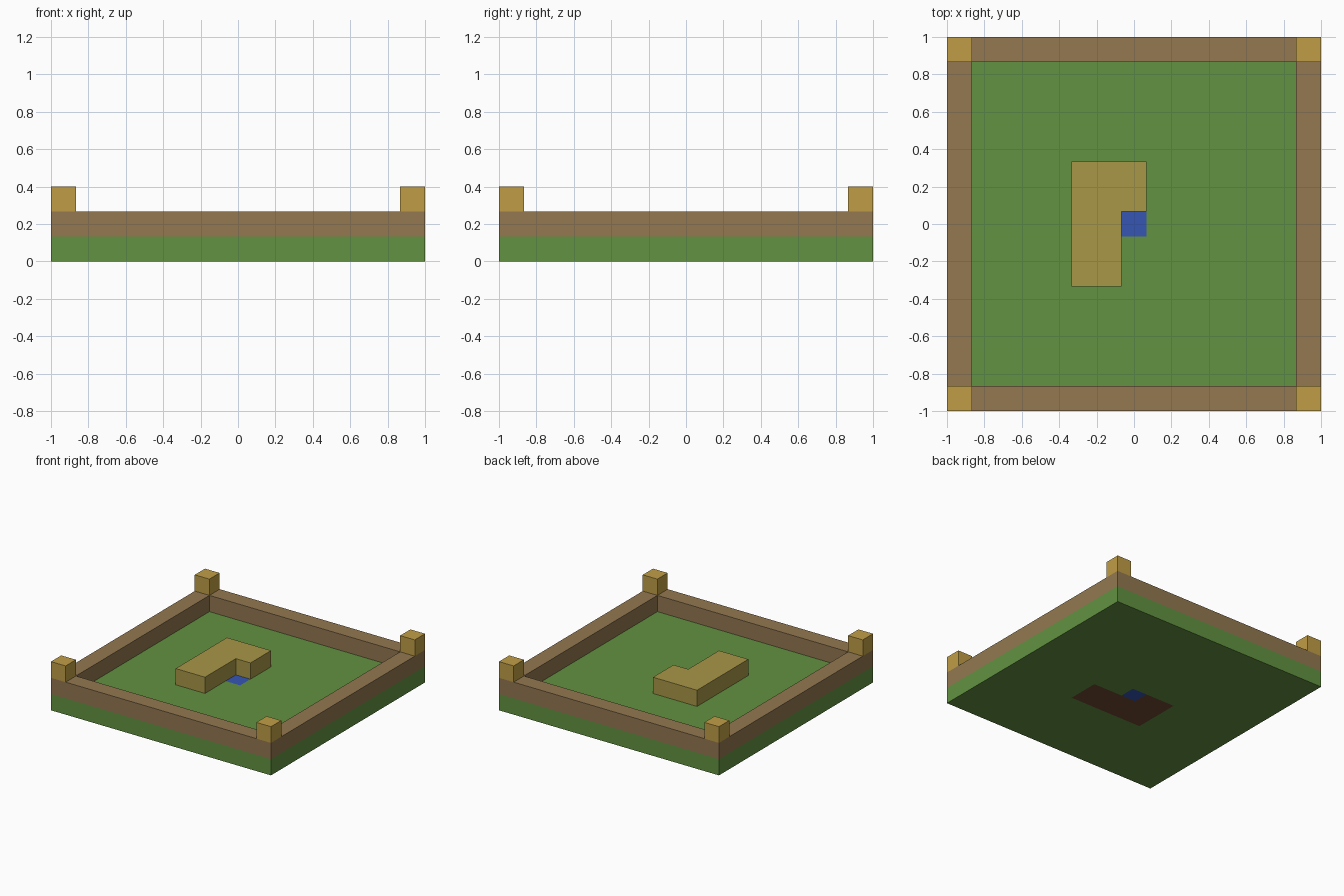
import bpy
import bmesh

U = 2 / 15  # one block
if "Cube" in bpy.data.objects:
    bpy.data.objects.remove(bpy.data.objects["Cube"])


def material(name, rgb):
    lin = [((c / 255 + 0.055) / 1.055) ** 2.4 for c in rgb] + [1]
    m = bpy.data.materials.new(name)
    m.use_nodes = True
    m.diffuse_color = lin
    m.node_tree.nodes["Principled BSDF"].inputs["Base Color"].default_value = lin
    return m


grass = material("grass green", (98, 146, 65))
wood = material("wood brown", (147, 120, 80))
gold = material("gold", (192, 158, 70))
straw = material("straw", (168, 151, 71))
water = material("water blue", (54, 86, 180))
earth = material("earth red", (113, 72, 50))


def finish(name, bm, mats):
    bmesh.ops.recalc_face_normals(bm, faces=bm.faces)
    me = bpy.data.meshes.new(name)
    bm.to_mesh(me)
    bm.free()
    for m in mats:
        me.materials.append(m)
    ob = bpy.data.objects.new(name, me)
    bpy.context.collection.objects.link(ob)
    return ob


def prism(name, outline, z, mat):
    """Extrude an outline, given in blocks, one block up from level z."""
    bm = bmesh.new()
    face = bm.faces.new([bm.verts.new((x * U, y * U, z * U)) for x, y in outline])
    up = bmesh.ops.extrude_face_region(bm, geom=[face], use_keep_orig=True)
    verts = [v for v in up["geom"] if isinstance(v, bmesh.types.BMVert)]
    bmesh.ops.translate(bm, vec=(0, 0, U), verts=verts)
    return finish(name, bm, [mat])


def box(name, x0, x1, y0, y1, z, mat):
    return prism(name, [(x0, y0), (x1, y0), (x1, y1), (x0, y1)], z, mat)


# Ground slab, divided into blocks so the pool and underside patch are inlaid
bm = bmesh.new()
bmesh.ops.create_grid(bm, x_segments=15, y_segments=15, size=1)
up = bmesh.ops.extrude_face_region(bm, geom=bm.faces[:], use_keep_orig=True)
bmesh.ops.translate(bm, vec=(0, 0, U),
                    verts=[v for v in up["geom"] if isinstance(v, bmesh.types.BMVert)])
bmesh.ops.recalc_face_normals(bm, faces=bm.faces)
for f in bm.faces:
    c = f.calc_center_median()
    x, y = round(c.x / U), round(c.y / U)
    if abs(f.normal.z) > 0.5:
        if x == 0 and y == 0:
            f.material_index = 1
        elif f.normal.z < 0:
            bar = abs(x) <= 2 and y in (-2, -1)
            foot = x in (-2, -1) and y == 0
            f.material_index = 2 if bar or foot else 0
finish("ground", bm, [grass, water, earth])

# Perimeter wall
E, I = 7.5, 6.5
box("front_wall", -E, E, -E, -I, 1, wood)
box("back_wall", -E, E, I, E, 1, wood)
box("left_wall", I, E, -I, I, 1, wood)
box("right_wall", -E, -I, -I, I, 1, wood)

# Corner posts
for sx, side in ((1, "left"), (-1, "right")):
    for sy, end in ((-1, "front"), (1, "back")):
        box(f"{end}_{side}_post", sx * 7 - 0.5, sx * 7 + 0.5,
            sy * 7 - 0.5, sy * 7 + 0.5, 2, gold)

# L-shaped block in the middle of the yard
prism("centre_block", [(-2.5, -2.5), (-0.5, -2.5), (-0.5, 0.5),
                       (0.5, 0.5), (0.5, 2.5), (-2.5, 2.5)], 1, straw)
